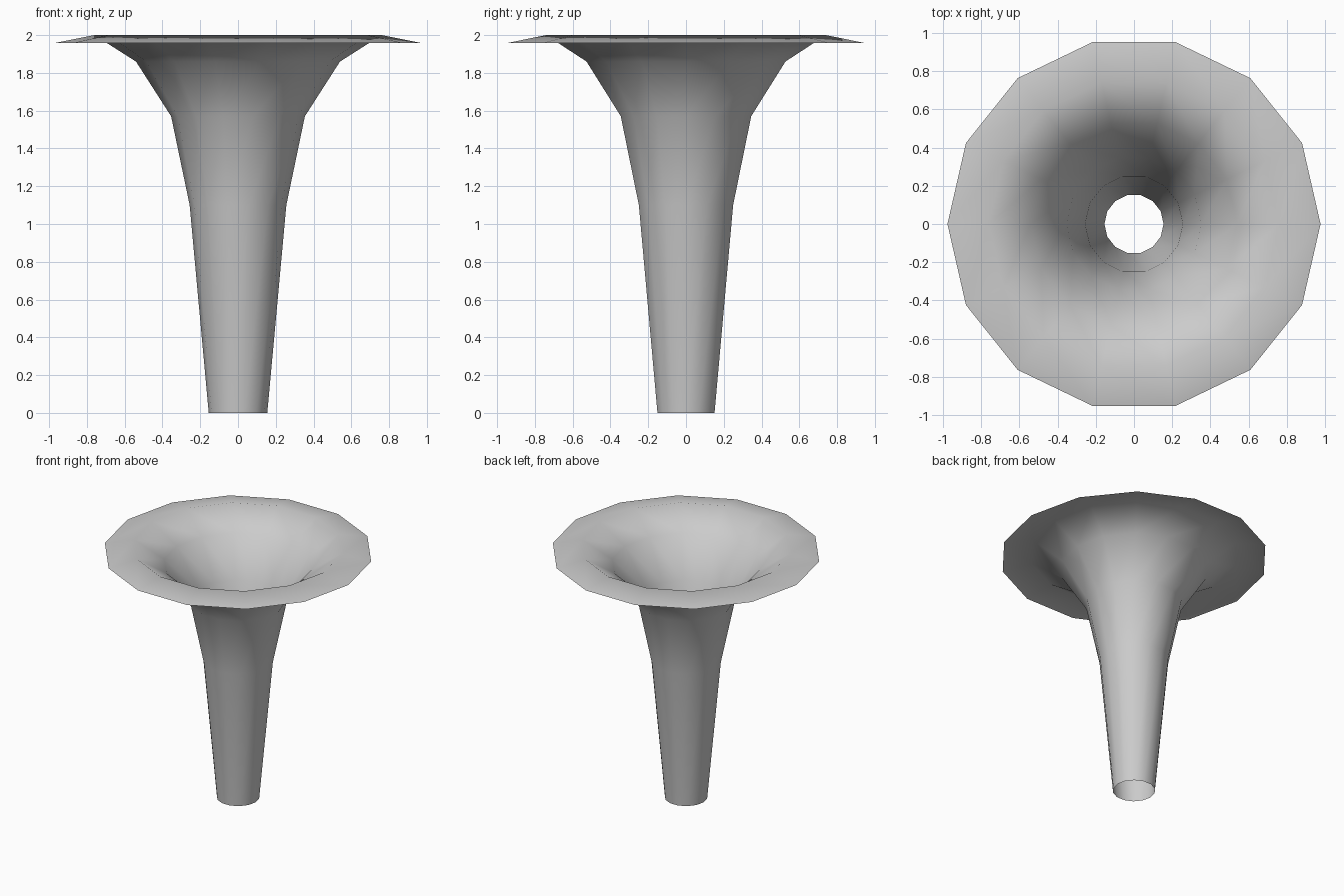
import bpy, bmesh, math

if "Cube" in bpy.data.objects:
    bpy.data.objects.remove(bpy.data.objects["Cube"])

SIDES = 14
# Horn profile: (radius, height) from the narrow open foot to the drooping rim
PROFILE = [(0.155, 0.0), (0.256, 1.10), (0.354, 1.57),
           (0.54, 1.86), (0.76, 2.0), (0.977, 1.957)]

# Flared horn, a single open sheet revolved around z
bm = bmesh.new()
verts = [bm.verts.new((r, 0, z)) for r, z in PROFILE]
edges = [bm.edges.new(pair) for pair in zip(verts, verts[1:])]
bmesh.ops.spin(bm, geom=verts + edges, cent=(0, 0, 0), axis=(0, 0, 1),
               angle=math.tau, steps=SIDES, use_duplicate=False)
bmesh.ops.remove_doubles(bm, verts=bm.verts[:], dist=1e-4)
bmesh.ops.recalc_face_normals(bm, faces=bm.faces[:])

# Make the outside of the tube face outward
bm.faces.ensure_lookup_table()
low = min(bm.faces, key=lambda f: f.calc_center_median().z)
c = low.calc_center_median()
if low.normal.x * c.x + low.normal.y * c.y < 0:
    bmesh.ops.reverse_faces(bm, faces=bm.faces[:])
for f in bm.faces:
    f.smooth = True

mesh = bpy.data.meshes.new("flared_horn")
bm.to_mesh(mesh)
bm.free()
horn = bpy.data.objects.new("flared_horn", mesh)
bpy.context.collection.objects.link(horn)
